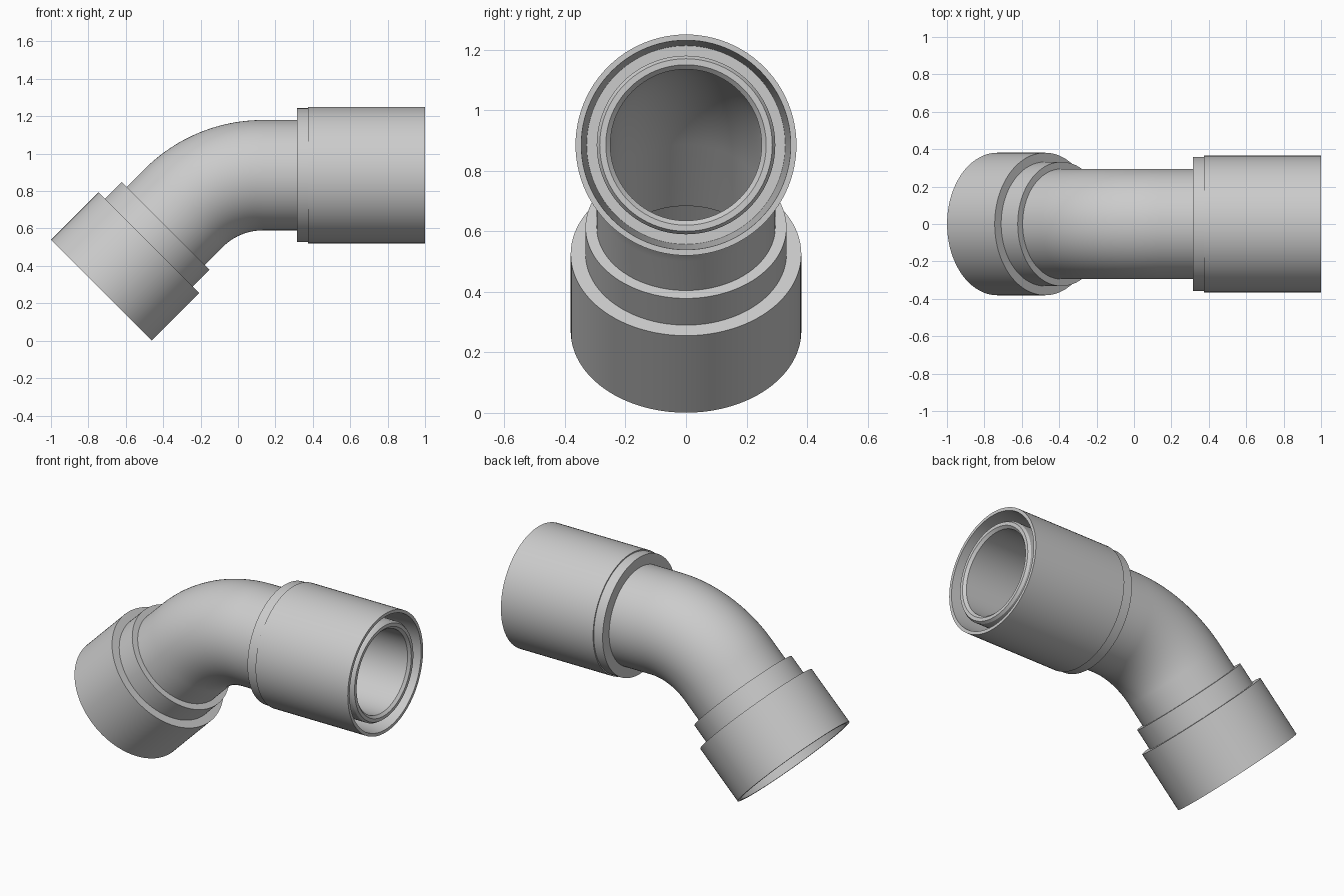
import bpy, bmesh, math
from mathutils import Vector

if "Cube" in bpy.data.objects:
    bpy.data.objects.remove(bpy.data.objects["Cube"])

SEG = 96
Y = Vector((0, 1, 0))

grey = bpy.data.materials.new("light grey plastic")
grey.diffuse_color = (0.6, 0.6, 0.6, 1)
grey.use_nodes = True
grey.node_tree.nodes["Principled BSDF"].inputs["Base Color"].default_value = grey.diffuse_color


def tube(name, stations):
    """Closed skin through rings given as (centre, axis direction, radius)."""
    bm = bmesh.new()
    rings = []
    for c, d, r in stations:
        up = d.cross(Y)
        rings.append([bm.verts.new(c + r * (math.cos(a) * Y + math.sin(a) * up))
                      for a in (2 * math.pi * k / SEG for k in range(SEG))])
    for i, a in enumerate(rings):
        b = rings[(i + 1) % len(rings)]
        for k in range(SEG):
            n = (k + 1) % SEG
            bm.faces.new((a[k], a[n], b[n], b[k]))
    bmesh.ops.recalc_face_normals(bm, faces=bm.faces)
    me = bpy.data.meshes.new(name)
    bm.to_mesh(me)
    bm.free()
    me.materials.append(grey)
    ob = bpy.data.objects.new(name, me)
    bpy.context.collection.objects.link(ob)
    bpy.ops.object.select_all(action='DESELECT')
    ob.select_set(True)
    bpy.context.view_layer.objects.active = ob
    bpy.ops.object.shade_smooth_by_angle(angle=math.radians(25))
    return ob


def lathe(name, origin, d, profile):
    return tube(name, [(origin + d * t, d, r) for t, r in profile])


# Axes of the two legs
AXIS_Z = 0.885
right_dir = Vector((1, 0, 0))
left_dir = Vector((1, 0, 1)).normalized()
left_end = Vector((-0.73, 0, 0.27))
STEP = 0.335   # depth of the lower socket
BORE, WALL = 0.25, 0.295

# Bend: 45 degree arc tangent to both legs
R = 0.6
start_x = AXIS_Z - 1.0 + R * math.tan(math.radians(22.5))
arc = []
for i in range(25):
    a = math.radians(45 * i / 24)
    c = Vector((start_x - R * math.sin(a), 0, AXIS_Z - R + R * math.cos(a)))
    arc.append((c, Vector((math.cos(a), 0, math.sin(a)))))
path = arc + [(left_end + left_dir * STEP, left_dir)]

# Bent pipe with chamfered spigot end
spigot = [(0.975, BORE), (0.99, 0.265), (0.99, 0.285), (0.975, WALL)]
stations = [(Vector((x, 0, AXIS_Z)), right_dir, r) for x, r in spigot]
stations += [(c, d, WALL) for c, d in path]
stations += [(c, d, BORE) for c, d in reversed(path)]
tube("bent_pipe", stations)

# Lower stepped socket
lathe("lower_socket", left_end, left_dir,
      [(0, 0.381), (0.36, 0.381), (0.36, 0.332), (0.485, 0.332),
       (0.485, 0.285), (STEP, 0.285), (STEP, 0.36), (0, 0.36)])

# Right sleeve with slightly narrower back collar and tapered recess
lathe("right_sleeve", Vector((0, 0, AXIS_Z)), right_dir,
      [(0.315, 0.285), (0.315, 0.358), (0.375, 0.358), (0.375, 0.365),
       (1.0, 0.365), (1.0, 0.346), (0.60, 0.328), (0.60, 0.285)])
